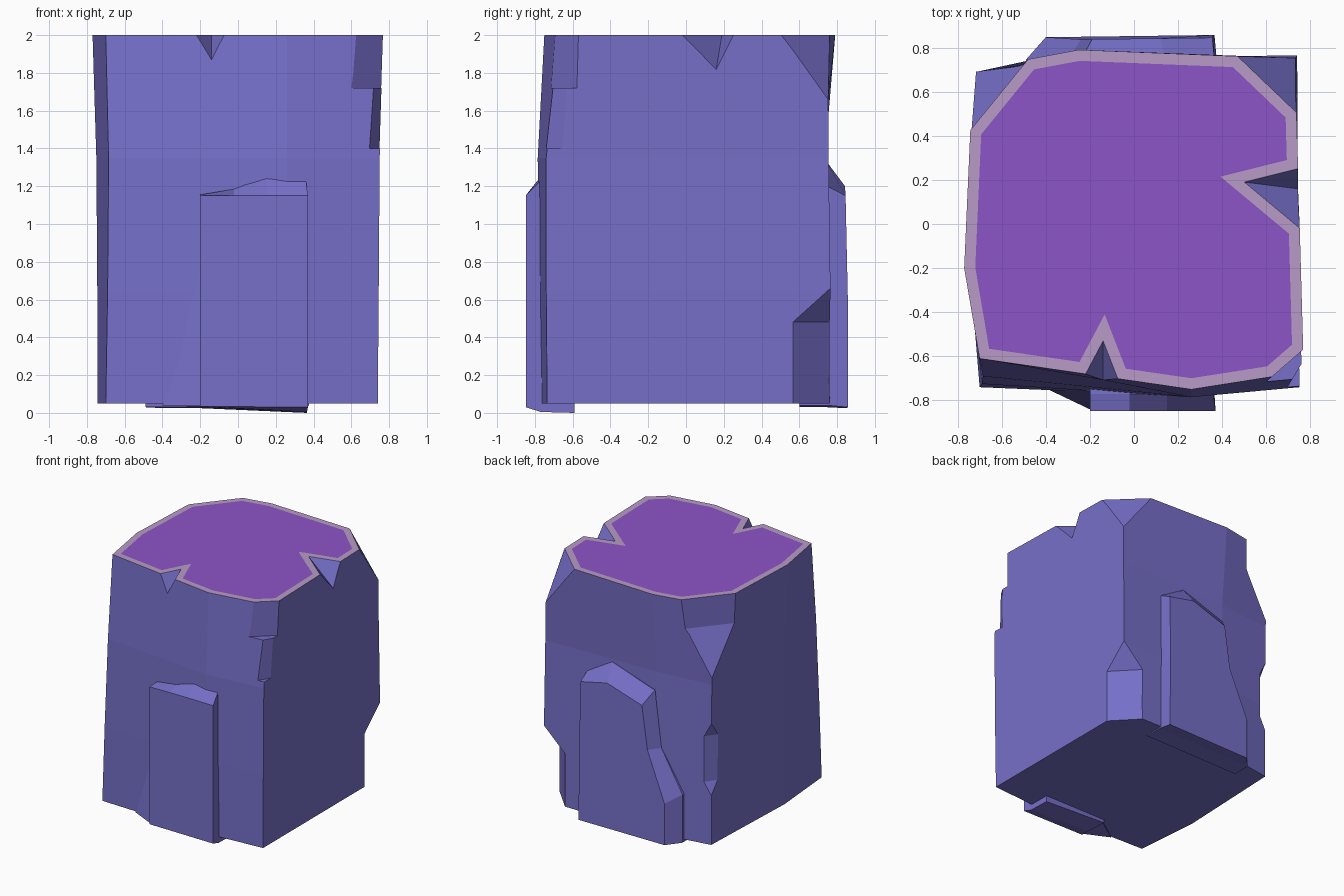
import bpy, bmesh
from mathutils import Vector as V

if "Cube" in bpy.data.objects:
    bpy.data.objects.remove(bpy.data.objects["Cube"])


def material(name, rgb):
    m = bpy.data.materials.new(name)
    m.diffuse_color = (*rgb, 1)
    m.use_nodes = True
    m.node_tree.nodes["Principled BSDF"].inputs["Base Color"].default_value = m.diffuse_color
    return m


BARK = material("violet_blue_side", (0.18, 0.16, 0.58))
RIM = material("pale_rim", (0.48, 0.33, 0.58))
CORE = material("purple_core", (0.27, 0.09, 0.58))


def finish(name, bm):
    bmesh.ops.recalc_face_normals(bm, faces=bm.faces)
    me = bpy.data.meshes.new(name)
    bm.to_mesh(me)
    bm.free()
    ob = bpy.data.objects.new(name, me)
    bpy.context.collection.objects.link(ob)
    me.materials.append(BARK)
    return ob


def loft(name, rings):
    """Skin equal-length rings and cap both ends."""
    bm = bmesh.new()
    vs = [[bm.verts.new(p) for p in r] for r in rings]
    n = len(vs[0])
    for a, b in zip(vs, vs[1:]):
        for i in range(n):
            j = (i + 1) % n
            bm.faces.new((a[i], a[j], b[j], b[i]))
    bm.faces.new(vs[0])
    bm.faces.new(vs[-1])
    return finish(name, bm)


def cut(body, points):
    """Subtract the convex hull of the points."""
    bm = bmesh.new()
    for p in points:
        bm.verts.new(p)
    r = bmesh.ops.convex_hull(bm, input=bm.verts)
    bmesh.ops.delete(bm, geom=list({g for g in r["geom_interior"]}), context='VERTS')
    c = finish("cutter", bm)
    c.hide_render = True
    mod = body.modifiers.new("cut", 'BOOLEAN')
    mod.object, mod.operation, mod.solver = c, 'DIFFERENCE', 'EXACT'
    bpy.context.view_layer.objects.active = body
    bpy.ops.object.modifier_apply(modifier=mod.name)
    bpy.data.objects.remove(c)


def crack(body, tip, left, right, low):
    """V-shaped crack in the top edge, opening outward from its tip."""
    t = V(tip)
    l, r, b = (t + 2 * (V(p) - t) for p in (left, right, low))
    up = V((0, 0, 0.3))
    cut(body, [t, l, r, b, t + up, l + up, r + up])


def chamfer(body, a, b, z0, z1, points=()):
    """Slice off a vertical corner between a and b, with optional taper points."""
    a, b = V(a), V(b)
    d = (b - a) * 0.35
    a, b = a - d, b + d
    mid = (a + b) / 2
    k = mid + mid.normalized() * 0.5
    cut(body, [(p.x, p.y, z) for p in (a, b, k) for z in (z0, z1)] + list(points))


# main trunk, a slightly waisted block
levels = [
    (0.05, [(-.70, -.74), (.26, -.77), (.74, -.735), (.74, .76), (-.25, .765), (-.71, .69), (-.745, -.2)]),
    (0.65, [(-.69, -.725), (.26, -.78), (.745, -.74), (.74, .765), (-.25, .75), (-.71, .69), (-.745, -.2)]),
    (1.35, [(-.685, -.69), (.26, -.785), (.75, -.74), (.735, .755), (-.25, .735), (-.715, .69), (-.75, -.2)]),
    (2.00, [(-.70, -.61), (.26, -.75), (.77, -.67), (.73, .75), (-.25, .79), (-.73, .70), (-.77, -.2)]),
]
trunk = loft("trunk", [[(x, y, z) for x, y in pts] for z, pts in levels])

# chipped corners
chamfer(trunk, (-.49, .735), (-.73, .44), 1.76, 2.3, [(-.718, .692, 1.4)])
chamfer(trunk, (.55, .765), (.745, .56), -.2, .48, [(.74, .765, .66)])
chamfer(trunk, (.755, -.58), (.64, -.68), 1.72, 2.3)
chamfer(trunk, (.75, -.65), (.69, -.75), 1.40, 1.73)
chamfer(trunk, (-.65, .70), (-.715, .61), .55, .92, [(-.71, .69, .45), (-.71, .69, 1.03)])
c, a, b = V((.735, .757, 1.65)), V((.47, .76, 2)), V((.70, .54, 2))
d = (b - a) * 0.3
cut(trunk, [c] + [c + 1.5 * (p - c) for p in (a - d, b + d, V((.95, .95, 2)))])

# cracks in the top edge
crack(trunk, (-.14, -.53, 2), (-.225, -.69, 2), (-.07, -.71, 2), (-.14, -.72, 1.86))
crack(trunk, (.50, .19, 2), (.74, -.01, 2), (.74, .25, 2), (.74, .16, 1.82))

# cut top: pale rim around a purple core
trunk.data.materials.append(RIM)
trunk.data.materials.append(CORE)
bm = bmesh.new()
bm.from_mesh(trunk.data)
bmesh.ops.remove_doubles(bm, verts=bm.verts, dist=0.0005)
top = [f for f in bm.faces if f.normal.z > .99 and f.calc_center_median().z > 1.99]
if len(top) > 1:
    top = bmesh.ops.dissolve_faces(bm, faces=top)["region"]
ring = bmesh.ops.inset_region(bm, faces=top, thickness=0.05, use_even_offset=True, use_boundary=True)["faces"]
for f in ring:
    f.material_index = 1
for f in top:
    f.material_index = 2
bm.to_mesh(trunk.data)
bm.free()

# front root slab
face = [(-.20, .035), (.37, .03), (.37, 1.15), (.15, 1.152), (-.02, 1.152), (-.20, 1.15)]
back = [(-.20, .03), (.365, .005), (.36, 1.23), (.15, 1.25), (-.02, 1.185), (-.20, 1.155)]
loft("front_root", [
    [(x, -.848, z) for x, z in face],
    [(x, -.77, z) for x, z in back],
    [(x, -.59, max(z - .005, 0)) for x, z in back]])

# sloping wedge beside the front slab
wedge = [(-.40, -.745, .04), (-.19, -.845, .04), (-.19, -.60, .04)]
loft("front_wedge", [
    wedge,
    [(-.29, -.75, .42), (-.19, -.80, .42), (-.19, -.60, .42)],
    [(-.20, -.76, .78), (-.19, -.76, .78), (-.19, -.60, .78)]])

# back root slab, flaring toward the ground
face = [(.365, .03), (.36, .6), (.355, 1.15), (.12, 1.2), (-.19, 1.1), (-.24, .75), (-.40, .36), (-.40, .025)]
back = [(.375, .04), (.37, .6), (.365, 1.2), (.14, 1.33), (-.24, 1.2), (-.30, .75), (-.49, .42), (-.49, .03)]
loft("back_root", [
    [(x, .835 + .01 * (x + .4) / .77 + .012 * (z < .7), z) for x, z in face],
    [(x, .745, z) for x, z in back],
    [(x, .60, z) for x, z in back]])
